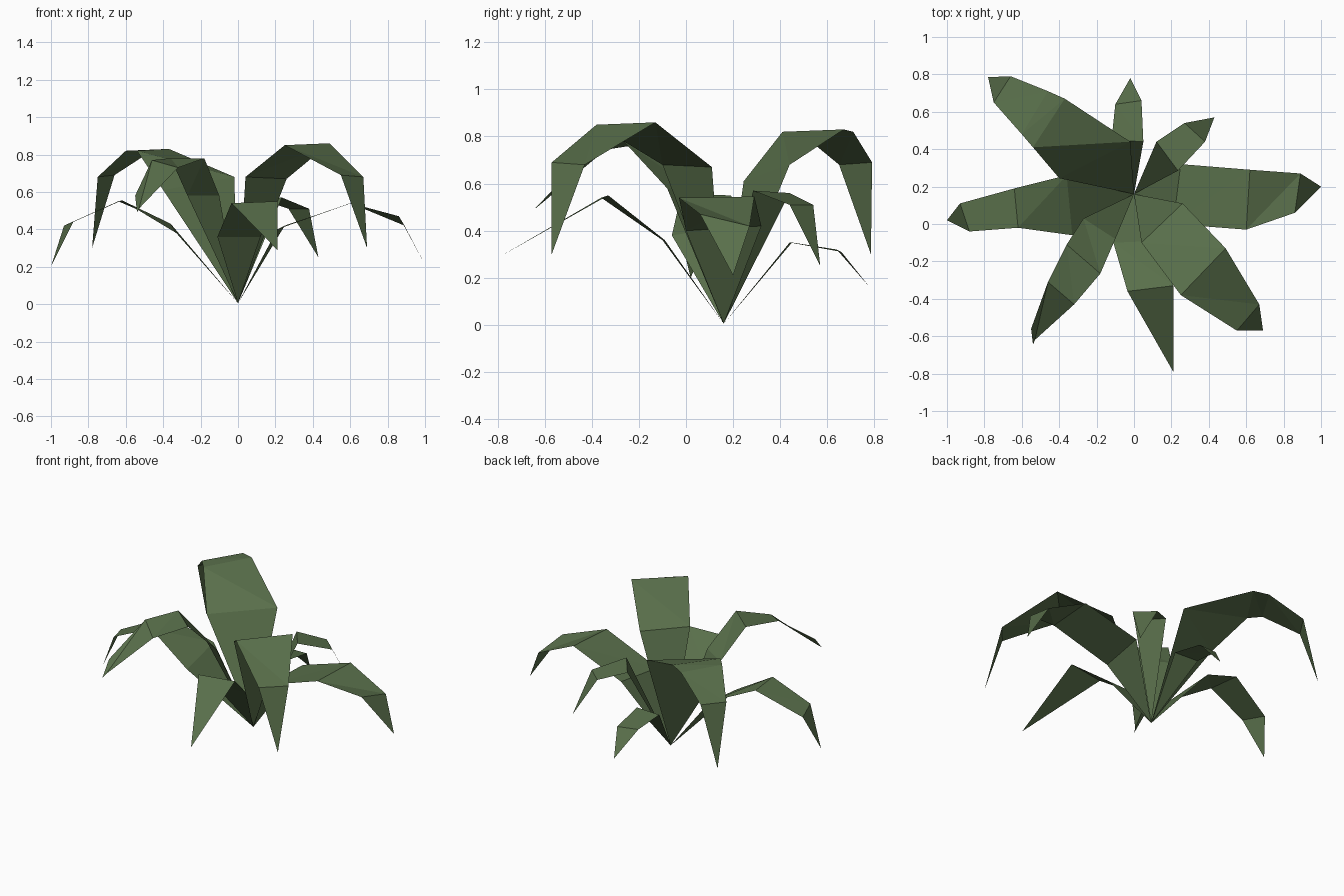
import bpy

# One flat colour for the whole plant
green = bpy.data.materials.new("leaf_green")
green.diffuse_color = (0.10, 0.16, 0.07, 1)

ROOT = (0, 0.16, 0.005)


def leaf(name, tip, *rows):
    """Thin folded strip: root point, pairs of (left, right) edge points, tip point."""
    verts = [ROOT] + [p for row in rows for p in row] + [tip]
    n = len(rows)
    faces = [(0, 2, 1)]
    for i in range(n - 1):
        a = 1 + 2 * i
        # split each bent panel along its left-outer to right-inner diagonal
        faces += [(a, a + 1, a + 2), (a + 1, a + 3, a + 2)]
    faces.append((2 * n - 1, 2 * n, 2 * n + 1))
    mesh = bpy.data.meshes.new(name)
    mesh.from_pydata(verts, [], faces)
    mesh.materials.append(green)
    mesh.update()
    obj = bpy.data.objects.new(name, mesh)
    bpy.context.collection.objects.link(obj)
    return obj


# Tall arching leaves
leaf("back_left_leaf", (-0.78, 0.785, 0.30),
     ((-0.40, 0.245, 0.61), (-0.02, 0.44, 0.68)),
     ((-0.54, 0.41, 0.82), (-0.37, 0.67, 0.83)),
     ((-0.60, 0.48, 0.82), (-0.46, 0.71, 0.82)),
     ((-0.75, 0.65, 0.68), (-0.66, 0.79, 0.69)))
leaf("front_right_leaf", (0.69, -0.57, 0.30),
     ((0.26, 0.11, 0.67), (0.04, -0.10, 0.68)),
     ((0.49, -0.13, 0.86), (0.25, -0.38, 0.85)),
     ((0.67, -0.43, 0.68), (0.55, -0.57, 0.69)))
leaf("front_left_leaf", (-0.54, -0.645, 0.49),
     ((-0.10, -0.08, 0.58), (-0.27, 0.03, 0.58)),
     ((-0.18, -0.265, 0.78), (-0.36, -0.11, 0.78)),
     ((-0.32, -0.43, 0.73), (-0.46, -0.31, 0.77)),
     ((-0.53, -0.62, 0.51), (-0.55, -0.56, 0.58)))

# Low spreading leaves
leaf("right_leaf", (1.0, 0.20, 0.21),
     ((0.25, 0.32, 0.42), (0.21, 0.0, 0.40)),
     ((0.62, 0.29, 0.545), (0.60, -0.03, 0.54)),
     ((0.89, 0.27, 0.42), (0.86, 0.06, 0.47)))
leaf("left_leaf", (-1.0, 0.02, 0.20),
     ((-0.33, -0.06, 0.38), (-0.36, 0.26, 0.43)),
     ((-0.62, -0.02, 0.555), (-0.64, 0.19, 0.55)),
     ((-0.88, -0.04, 0.44), (-0.93, 0.11, 0.42)))
leaf("front_leaf", (0.21, -0.79, 0.29),
     ((0.12, -0.09, 0.36), (-0.11, -0.10, 0.36)),
     ((0.21, -0.33, 0.55), (-0.035, -0.36, 0.54)))

# Small rear leaves
leaf("back_leaf", (-0.02, 0.78, 0.16),
     ((-0.12, 0.45, 0.35), (0.05, 0.44, 0.35)),
     ((-0.10, 0.64, 0.32), (0.04, 0.66, 0.31)))
leaf("back_right_leaf", (0.43, 0.57, 0.25),
     ((0.12, 0.44, 0.56), (0.235, 0.285, 0.57)),
     ((0.27, 0.54, 0.51), (0.38, 0.44, 0.51)))
